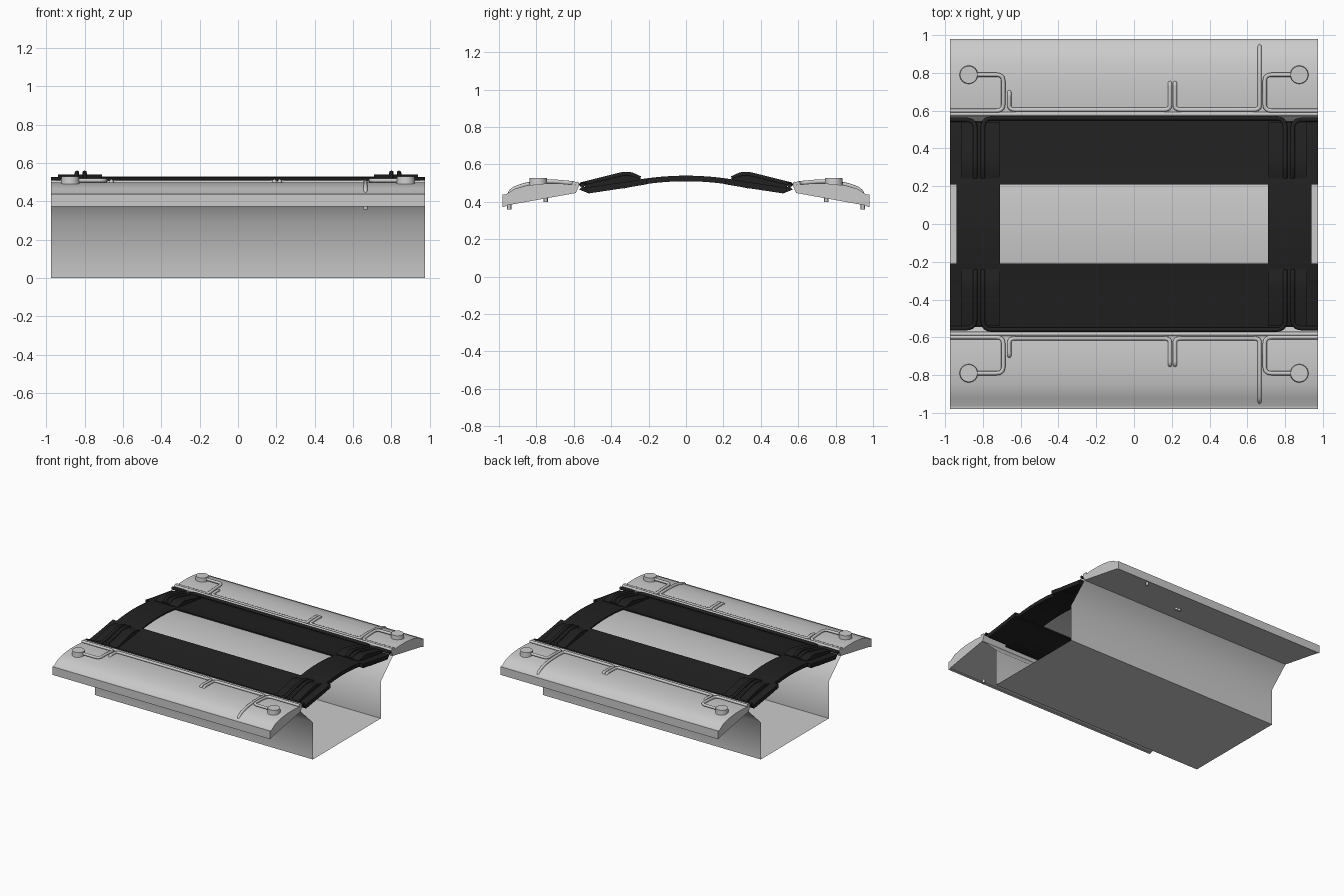
import bpy, bmesh, math
from mathutils import Vector

if "Cube" in bpy.data.objects:
    bpy.data.objects.remove(bpy.data.objects["Cube"])

black = bpy.data.materials.new("black_rubber")
black.diffuse_color = (0.015, 0.015, 0.015, 1)
black.use_nodes = True
black.node_tree.nodes["Principled BSDF"].inputs["Base Color"].default_value = black.diffuse_color


def finish(name, bm, mat=None, angle=35):
    bmesh.ops.recalc_face_normals(bm, faces=bm.faces)
    me = bpy.data.meshes.new(name)
    bm.to_mesh(me)
    bm.free()
    for p in me.polygons:
        p.use_smooth = True
    me.set_sharp_from_angle(angle=math.radians(angle))
    ob = bpy.data.objects.new(name, me)
    bpy.context.collection.objects.link(ob)
    if mat:
        me.materials.append(mat)
    return ob


def extrude(name, prof, x0, x1, mat=None, closed=True, angle=35):
    """Sweep a (y, z) profile along x."""
    bm = bmesh.new()
    a = [bm.verts.new((x0, y, z)) for y, z in prof]
    b = [bm.verts.new((x1, y, z)) for y, z in prof]
    n = len(prof)
    for i in range(n if closed else n - 1):
        j = (i + 1) % n
        bm.faces.new((a[i], a[j], b[j], b[i]))
    if closed:
        bm.faces.new(a)
        bm.faces.new(b)
    return finish(name, bm, mat, angle)


def flip(prof, s):
    return [(y * s, z) for y, z in prof]


def interp(table, y):
    for (y0, z0), (y1, z1) in zip(table, table[1:]):
        if y <= y1:
            return z0 + (z1 - z0) * (y - y0) / (y1 - y0)
    return table[-1][1]


def tube(name, pts, radius, mat=None, bend=0.035):
    """Round pipe through points with filleted corners."""
    pts = [Vector(p) for p in pts]
    path = [pts[0]]
    for p, q, r in zip(pts, pts[1:], pts[2:]):
        d1, d2 = p - q, r - q
        s = q + d1.normalized() * min(bend, d1.length * 0.45)
        e = q + d2.normalized() * min(bend, d2.length * 0.45)
        for k in range(6):
            t = k / 5
            path.append(s * (1 - t) ** 2 + q * 2 * t * (1 - t) + e * t * t)
    path.append(pts[-1])
    cu = bpy.data.curves.new(name, 'CURVE')
    cu.dimensions = '3D'
    cu.bevel_depth = radius
    cu.bevel_resolution = 2
    cu.use_fill_caps = True
    sp = cu.splines.new('POLY')
    sp.points.add(len(path) - 1)
    for pt, co in zip(sp.points, path):
        pt.co = (*co, 1)
    if mat:
        cu.materials.append(mat)
    ob = bpy.data.objects.new(name, cu)
    bpy.context.collection.objects.link(ob)


# open-ended sheet trough
half = [(0.435, 0), (0.435, 0.30), (0.59, 0.447)]
extrude("trough", flip(half, -1)[::-1] + half, -0.975, 0.975, closed=False, angle=55)


# arched centre: frame bars and window panel
def arch_z(y):
    return 0.54 - 0.33 * y * y


def arch(y0, y1, thick, drop=0, n=10):
    ys = [y0 + (y1 - y0) * i / n for i in range(n + 1)]
    return ([(y, arch_z(y) - drop) for y in ys]
            + [(y, arch_z(y) - drop - thick) for y in reversed(ys)])


extrude("window_panel", arch(-0.22, 0.22, 0.012, 0.01), -0.72, 0.72)
for s in (-1, 1):
    x0, x1 = sorted((0.71 * s, 0.94 * s))
    extrude("frame_end_bar", arch(-0.21, 0.21, 0.03), x0, x1, black)

wing_top = [(0.57, 0.488), (0.66, 0.497), (0.76, 0.497), (0.85, 0.488),
            (0.92, 0.468), (0.965, 0.438)]
for s, side in ((-1, "front"), (1, "back")):
    # black side panels, stepped down at the seam
    extrude(side + "_frame_bar", flip(arch(0.21, 0.335, 0.032, 0, 4), s), -0.975, 0.975, black)
    extrude(side + "_frame_flap",
            flip([(0.25, 0.516), (0.335, 0.508), (0.56, 0.478), (0.57, 0.465),
                  (0.52, 0.445), (0.32, 0.475)], s), -0.77, 0.77, black)
    for m in (-1, 1):
        a, b = sorted((0.76 * m, 0.975 * m))
        extrude(side + "_frame_corner",
                flip([(0.25, 0.515), (0.335, 0.505), (0.545, 0.475),
                      (0.52, 0.445), (0.32, 0.475)], s), a, b, black)
        a, b = sorted((0.71 * m, 0.915 * m))
        extrude(side + "_clamp_pad",
                flip([(0.24, 0.525), (0.30, 0.54), (0.34, 0.54), (0.54, 0.492),
                      (0.54, 0.47), (0.25, 0.505)], s), a, b, black)
        # short black cable turning to the outer end
        tube(side + "_outer_cable",
             [(0.84 * m, 0.245 * s, 0.525), (0.84 * m, 0.31 * s, 0.555),
              (0.84 * m, 0.552 * s, 0.495), (0.975 * m, 0.552 * s, 0.49)],
             0.012, black, 0.05)
    # long black cable joining both clamp pads
    tube(side + "_long_cable",
         [(-0.80, 0.245 * s, 0.525), (-0.80, 0.31 * s, 0.555),
          (-0.80, 0.56 * s, 0.493), (0.80, 0.56 * s, 0.493),
          (0.80, 0.31 * s, 0.555), (0.80, 0.245 * s, 0.525)],
         0.012, black, 0.05)

    # wing shell with outer lip
    extrude(side + "_wing",
            flip(wing_top + [(0.975, 0.436), (0.975, 0.378), (0.59, 0.447)], s),
            -0.975, 0.975)
    extrude(side + "_wing_lip",
            flip([(0.965, 0.44), (0.98, 0.438), (0.98, 0.372), (0.965, 0.376)], s),
            -0.975, 0.975)

    # grey pipes lying on the wing
    def on_wing(x, y, lift=0.008):
        return (x, y * s, interp(wing_top, y) + lift)

    def run(x, y_end):
        return [on_wing(x, y) for y in (0.65, 0.71, 0.80, 0.87) if y < y_end - 0.02]

    def branch(x, y_end, low):
        return ([on_wing(x, 0.605)] + run(x, y_end)
                + [on_wing(x, y_end), (x, y_end * s, low)])

    r = 0.011
    tube(side + "_base_pipe", [on_wing(-0.975, 0.582), on_wing(0.975, 0.582)], r)
    tube(side + "_pipe_left",
         branch(-0.66, 0.70, 0.46)[::-1] + branch(0.19, 0.75, 0.40), r)
    tube(side + "_pipe_right",
         branch(0.217, 0.75, 0.40)[::-1] + branch(0.665, 0.945, 0.358), r)
    for m in (-1, 1):
        tube(side + "_cap_pipe",
             [on_wing(0.975 * m, 0.60), on_wing(0.692 * m, 0.60),
              on_wing(0.692 * m, 0.70, 0.012), on_wing(0.692 * m, 0.79, 0.015),
              on_wing(0.87 * m, 0.79, 0.015)], r)
        # round pipe caps
        bm = bmesh.new()
        bmesh.ops.create_cone(bm, cap_ends=True, segments=24, radius1=0.05,
                              radius2=0.046, depth=0.05)
        bmesh.ops.translate(bm, verts=bm.verts, vec=(0.875 * m, 0.79 * s, 0.503))
        finish(side + "_pipe_cap", bm)
